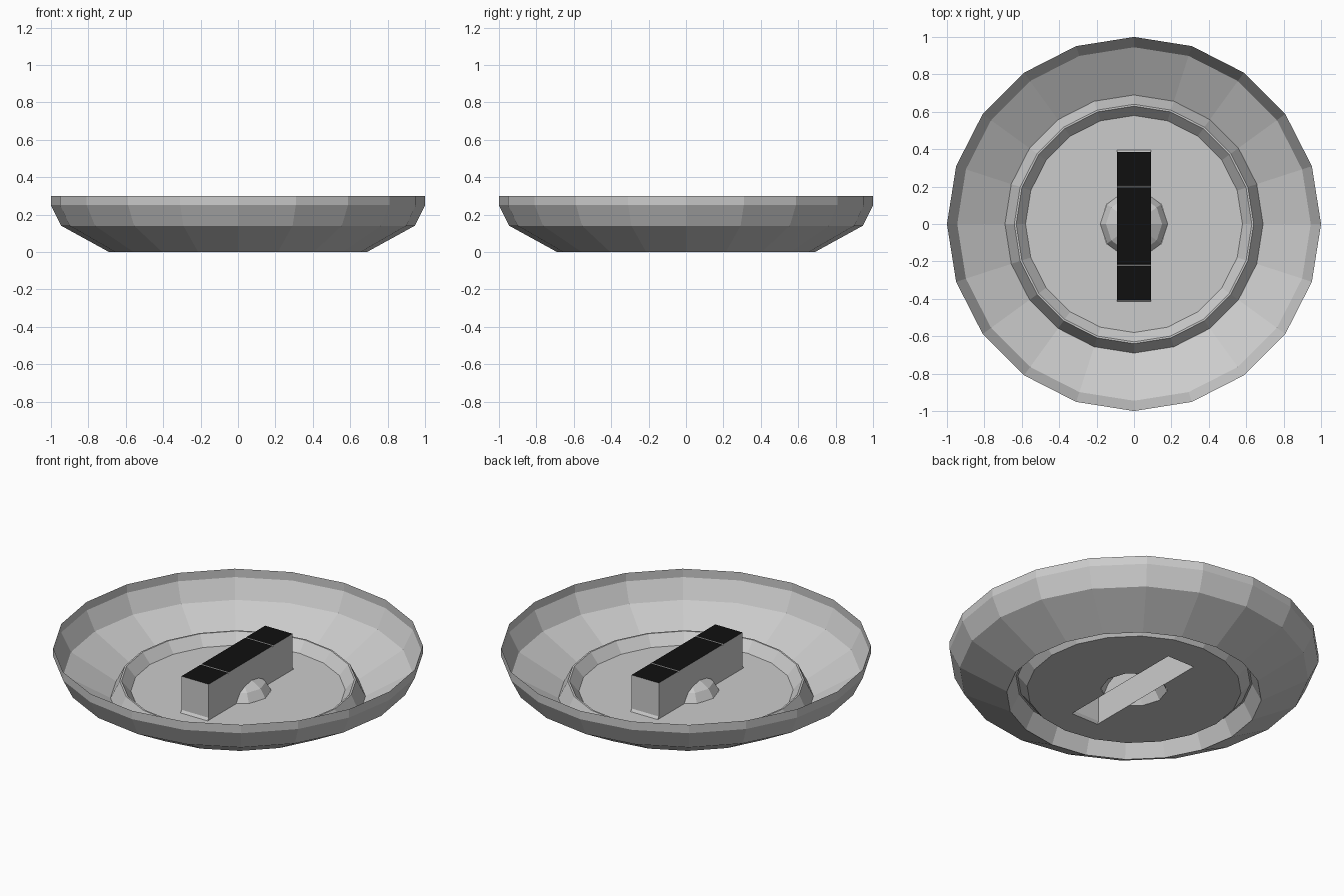
import bpy, bmesh, math

if "Cube" in bpy.data.objects:
    bpy.data.objects.remove(bpy.data.objects["Cube"])

SIDES = 20
FLOOR_Z = 0.04
HALF_W = 0.09


def finish(bm, name, mats=()):
    me = bpy.data.meshes.new(name)
    bm.to_mesh(me)
    bm.free()
    ob = bpy.data.objects.new(name, me)
    bpy.context.collection.objects.link(ob)
    for m in mats:
        me.materials.append(m)
    return ob


def ring(bm, r, z, n):
    return [bm.verts.new((r * math.cos(i * math.tau / n), r * math.sin(i * math.tau / n), z))
            for i in range(n)]


def lathe(bm, profile, n):
    rings = [ring(bm, r, z, n) for r, z in profile]
    for a, b in zip(rings, rings[1:]):
        for i in range(n):
            j = (i + 1) % n
            bm.faces.new((a[i], a[j], b[j], b[i]))
    return rings


# Dish: thin shell with a raised ridge around the floor
bm = bmesh.new()
lathe(bm, [(0.58, FLOOR_Z), (0.63, 0.10), (0.64, 0.10), (0.69, 0.0),
           (0.945, 0.14), (1.0, 0.25), (1.0, 0.30)], SIDES)
bmesh.ops.reverse_faces(bm, faces=bm.faces[:])
finish(bm, "dish")

# Floor: disc with an opening under the hollow bar and dome
bm = bmesh.new()
half = [(HALF_W, -0.415), (HALF_W, -0.146), (0.146, -0.106), (0.18, 0),
        (0.146, 0.106), (HALF_W, 0.146), (HALF_W, 0.395)]
hole = half + [(-x, y) for x, y in reversed(half)]
loops = [ring(bm, 0.58, FLOOR_Z, SIDES), [bm.verts.new((x, y, FLOOR_Z)) for x, y in hole]]
edges = [bm.edges.new((l[i], l[(i + 1) % len(l)])) for l in loops for i in range(len(l))]
bmesh.ops.triangle_fill(bm, edges=edges, use_beauty=True, normal=(0, 0, 1))
bmesh.ops.dissolve_limit(bm, angle_limit=0.01, verts=bm.verts[:], edges=bm.edges[:])
finish(bm, "floor")

# Dome: faceted pressing showing on both sides of the bar
for name, s in (("dome_right", 1), ("dome_left", -1)):
    bm = bmesh.new()
    rings = lathe(bm, [(0.18, FLOOR_Z), (0.15, 0.09), (0.08, 0.13)], 10)
    bm.faces.new(rings[-1])
    bmesh.ops.bisect_plane(bm, geom=bm.verts[:] + bm.edges[:] + bm.faces[:],
                           plane_co=(s * HALF_W, 0, 0), plane_no=(s, 0, 0), clear_inner=True)
    finish(bm, name)

# Bar: hollow, open below, with two thin grooves across its black top
black = bpy.data.materials.new("black")
black.diffuse_color = (0.005, 0.005, 0.005, 1)
black.use_nodes = True
black.node_tree.nodes["Principled BSDF"].inputs["Base Color"].default_value = black.diffuse_color
grey = bpy.data.materials.new("grey")
grey.diffuse_color = (0.8, 0.8, 0.8, 1)
grey.use_nodes = True
grey.node_tree.nodes["Principled BSDF"].inputs["Base Color"].default_value = grey.diffuse_color
TOP = 0.255
profile = [(-0.415, FLOOR_Z), (-0.405, 0.055), (-0.405, TOP)]
for y in (-0.22, 0.20):
    profile += [(y - 0.005, TOP), (y, TOP - 0.01), (y + 0.005, TOP)]
profile += [(0.385, TOP), (0.385, 0.055), (0.395, FLOOR_Z)]
bm = bmesh.new()
left, right = [[bm.verts.new((x, y, z)) for y, z in profile] for x in (-HALF_W, HALF_W)]
for i in range(len(profile) - 1):
    f = bm.faces.new((left[i], right[i], right[i + 1], left[i + 1]))
    f.material_index = int(profile[i][1] == TOP and profile[i + 1][1] == TOP)
bm.faces.new(left)
bm.faces.new(right[::-1])
bm.normal_update()
finish(bm, "bar", (grey, black))
